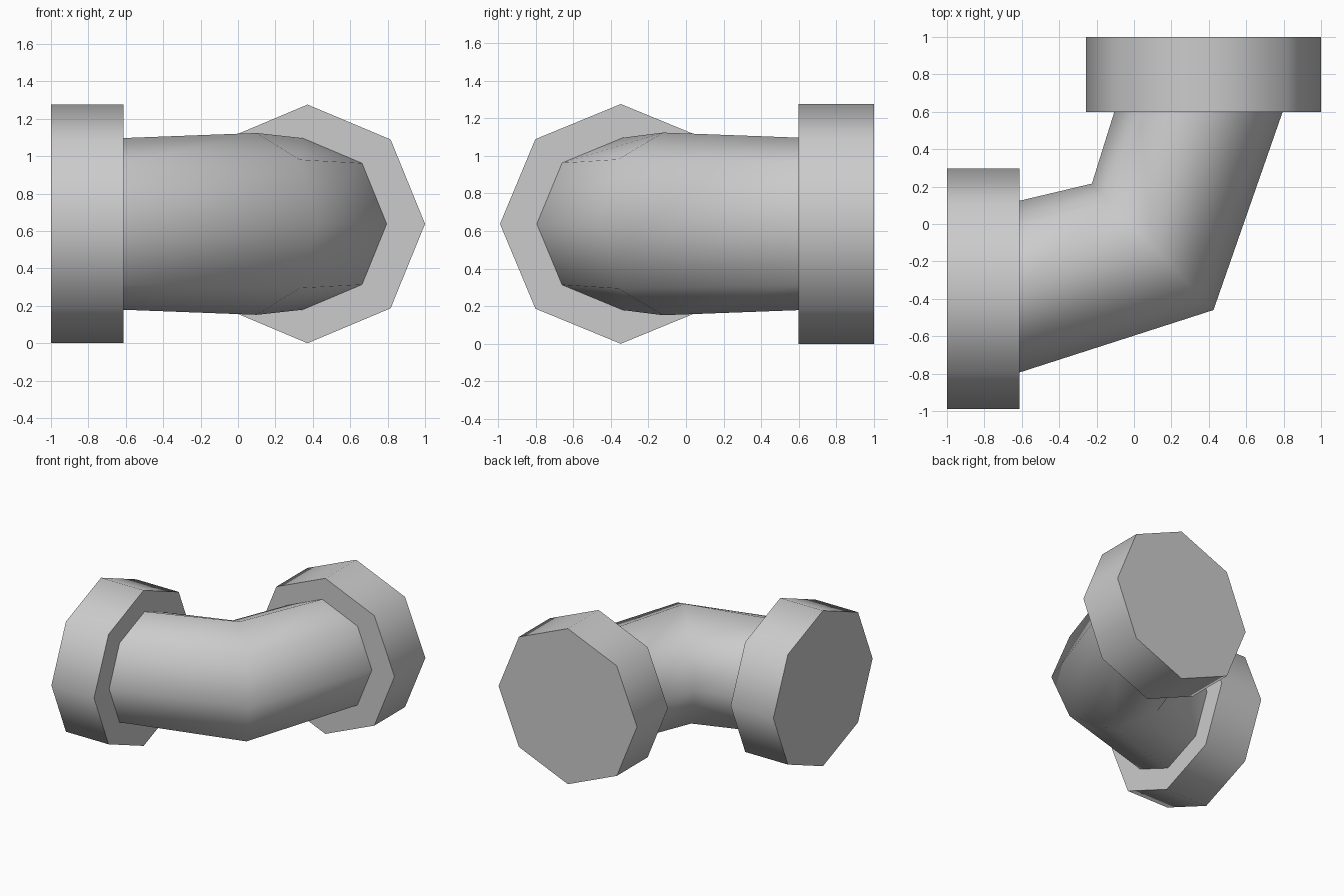
import bpy
import bmesh
import math
from mathutils import Vector

cube = bpy.data.objects.get("Cube")
if cube:
    bpy.data.objects.remove(cube, do_unlink=True)

SIDES = 8
AXIS_Z = 0.638

# Single grey finish
grey = bpy.data.materials.new("pipe grey")
grey.use_nodes = True
grey.diffuse_color = (0.6, 0.6, 0.6, 1)
grey.node_tree.nodes["Principled BSDF"].inputs["Base Color"].default_value = grey.diffuse_color


def loft(name, sections, capped):
    """Join octagonal sections, each (x, y, sideways half-vector, half-height)."""
    bm = bmesh.new()
    rings = []
    for x, y, side, height in sections:
        ring = []
        for i in range(SIDES):
            a = math.tau * i / SIDES
            across = Vector((*side, 0)) * math.cos(a)
            up = Vector((0, 0, height)) * math.sin(a)
            ring.append(bm.verts.new(Vector((x, y, AXIS_Z)) + across + up))
        rings.append(ring)
    for a, b in zip(rings, rings[1:]):
        for i in range(SIDES):
            j = (i + 1) % SIDES
            bm.faces.new((a[i], a[j], b[j], b[i]))
    if capped:
        bm.faces.new(rings[0])
        bm.faces.new(rings[-1])
    bmesh.ops.recalc_face_normals(bm, faces=bm.faces)
    mesh = bpy.data.meshes.new(name)
    bm.to_mesh(mesh)
    bm.free()
    obj = bpy.data.objects.new(name, mesh)
    bpy.context.collection.objects.link(obj)
    mesh.materials.append(grey)
    # Smooth around the sides and bend, sharp at the rims
    bpy.ops.object.select_all(action='DESELECT')
    obj.select_set(True)
    bpy.context.view_layer.objects.active = obj
    bpy.ops.object.shade_smooth_by_angle(angle=math.radians(75))
    return obj


# Collars at the two ends of the elbow
loft("side_collar", [(x, -0.347, (0, -0.643), AXIS_Z) for x in (-1, -0.613)], True)
loft("back_collar", [(0.372, y, (0.628, 0), AXIS_Z) for y in (0.6, 1)], True)

# Elbow pipe: side end, mitred bend, back end
loft("elbow_pipe", [
    (-0.613, -0.335, (0, -0.459), 0.459),
    (0.1, -0.122, (0.325, -0.338), 0.486),
    (0.345, 0.6, (0.45, 0), 0.459),
], False)
